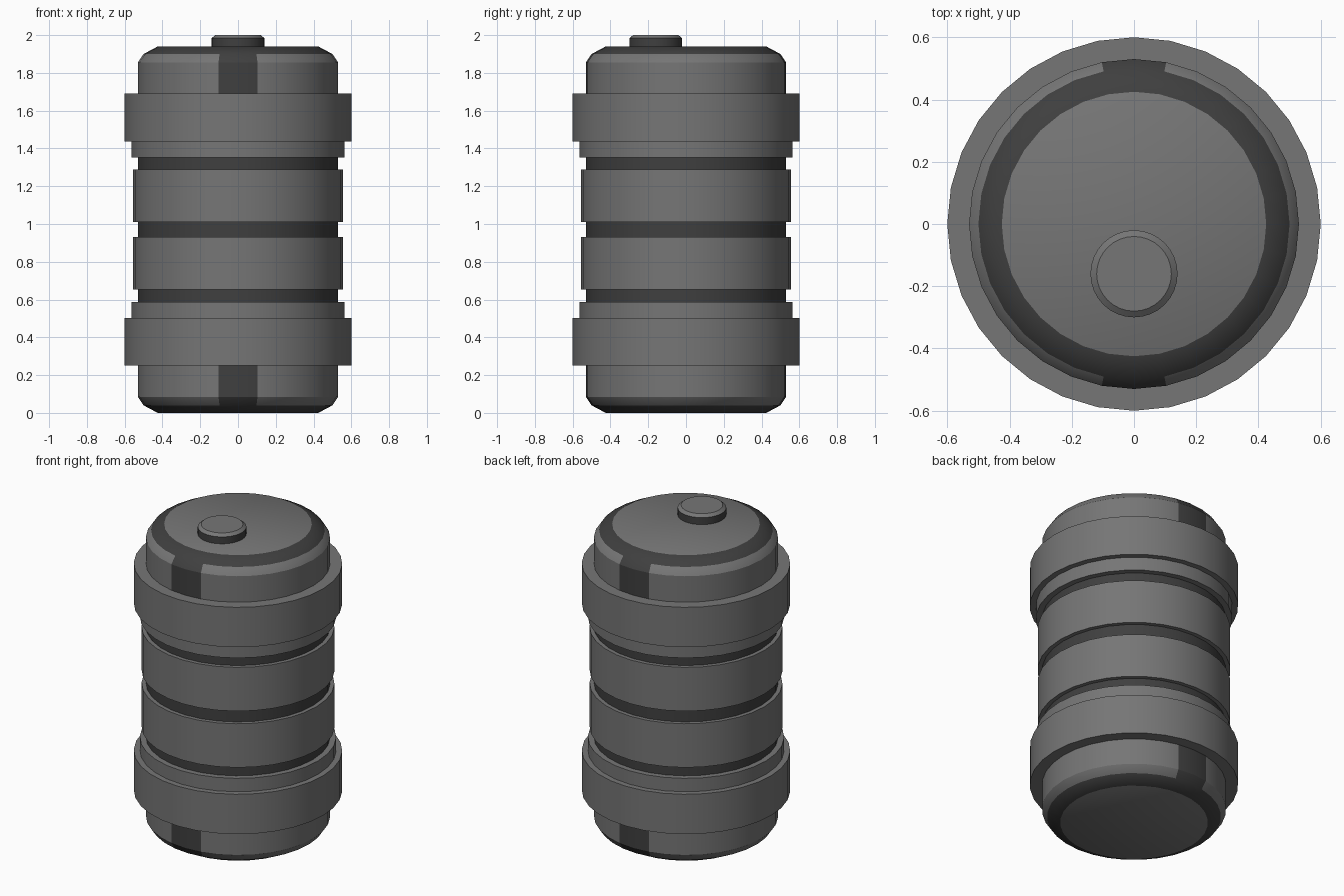
import bpy, bmesh
from math import sin, cos, pi, radians

if "Cube" in bpy.data.objects:
    bpy.data.objects.remove(bpy.data.objects["Cube"])


def material(name, v):
    m = bpy.data.materials.new(name)
    m.diffuse_color = (v, v, v, 1)
    m.use_nodes = True
    m.node_tree.nodes["Principled BSDF"].inputs["Base Color"].default_value = m.diffuse_color
    return m


grey = material("mid_grey", 0.18)
dark = material("dark_grey", 0.05)


def lathe(name, profile, sides, dark_spans, centre_y=0.0, patch_spans=()):
    """Revolve (radius, z) points; the listed spans are dark, patch spans only at front and back."""
    bm = bmesh.new()
    rings = [[bm.verts.new((r * cos(2 * pi * i / sides), centre_y + r * sin(2 * pi * i / sides), z))
              for i in range(sides)] for r, z in profile]
    patch = {q * sides // 4 + k for q in (1, 3) for k in (-1, 0)}
    for s in range(len(rings) - 1):
        a, b = rings[s], rings[s + 1]
        for i in range(sides):
            j = (i + 1) % sides
            f = bm.faces.new((a[i], a[j], b[j], b[i]))
            f.material_index = int(s in dark_spans or (s in patch_spans and i in patch))
    bm.faces.new(rings[0][::-1])
    bm.faces.new(rings[-1])
    me = bpy.data.meshes.new(name)
    bm.to_mesh(me)
    bm.free()
    me.materials.append(grey)
    me.materials.append(dark)
    ob = bpy.data.objects.new(name, me)
    bpy.context.collection.objects.link(ob)
    bpy.ops.object.select_all(action='DESELECT')
    ob.select_set(True)
    bpy.context.view_layer.objects.active = ob
    bpy.ops.object.shade_smooth_by_angle(angle=radians(30))
    return ob


# Barrel: lower half profile, mirrored about mid height
H = 1.94
lower = [(0.425, 0), (0.50, 0.04), (0.53, 0.085), (0.53, 0.25),
         (0.60, 0.25), (0.60, 0.503), (0.565, 0.503), (0.565, 0.588),
         (0.53, 0.588), (0.53, 0.652), (0.555, 0.652), (0.555, 0.93), (0.53, 0.93)]
profile = lower + [(r, H - z) for r, z in reversed(lower)]
n = len(profile) - 2
half_dark = {0, 8}                       # end chamfer, outer groove
half_patch = {1, 2}                      # notch patches near the ends
dark_spans = half_dark | {n - s for s in half_dark} | {12}
patch_spans = half_patch | {n - s for s in half_patch}
lathe("barrel_body", profile, 32, dark_spans, 0.0, patch_spans)

# Filler cap on the lid
lathe("filler_cap", [(0.14, H), (0.14, 1.984), (0.12, 2.0)], 32, {0}, -0.16)
